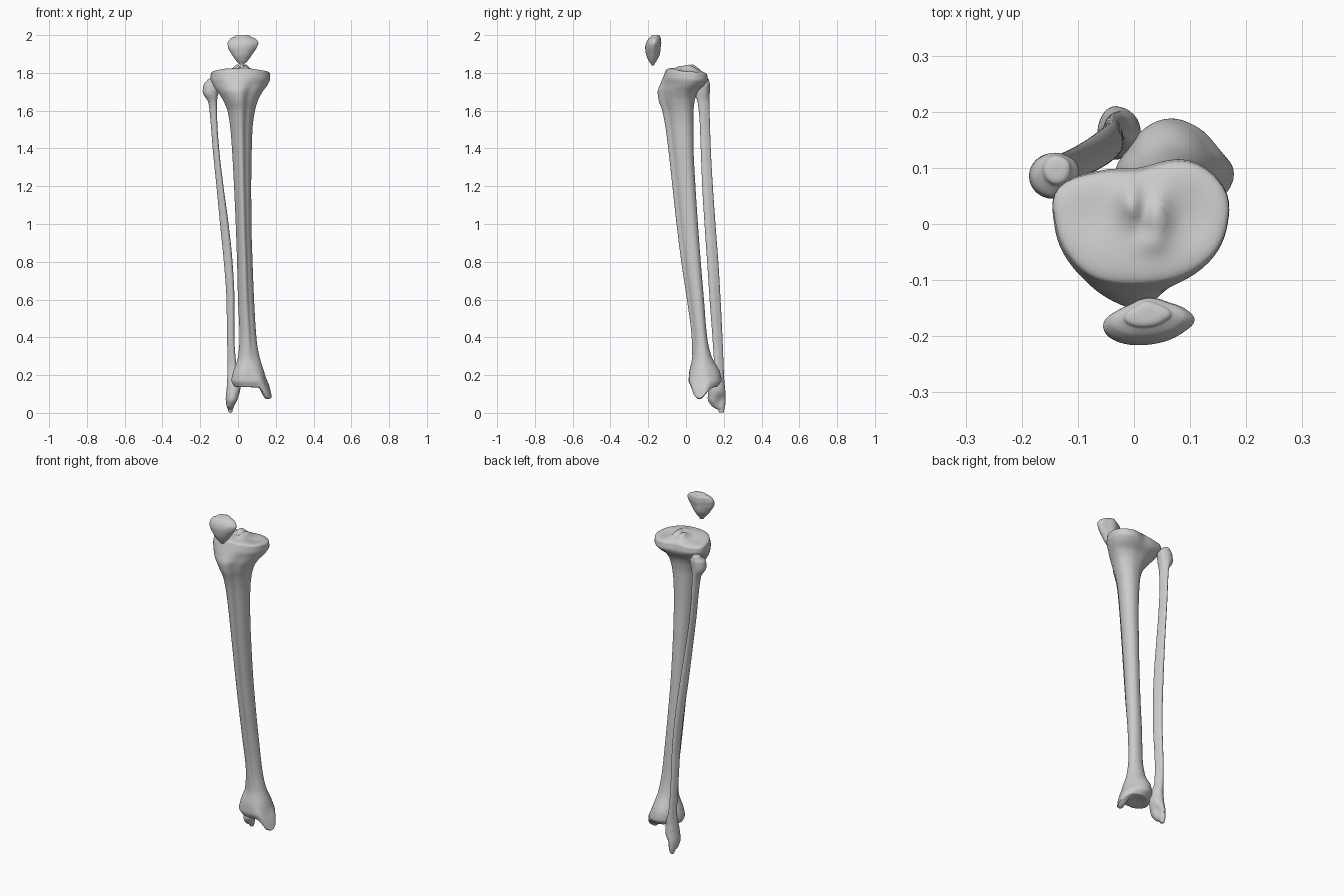
import bpy, math
from math import exp, sin, cos, pi, sqrt

N = 60  # points around each section


def pchip(zs, vs, z):
    """Smooth interpolation without overshoot."""
    n = len(zs)
    d = [(vs[i + 1] - vs[i]) / (zs[i + 1] - zs[i]) for i in range(n - 1)]

    def slope(i):
        if i == 0 or i == n - 1:
            return d[0 if i == 0 else -1]
        a, b = d[i - 1], d[i]
        return 2 * a * b / (a + b) if a * b > 0 else 0
    i = max(k for k in range(n - 1) if zs[k] <= z + 1e-9)
    h = zs[i + 1] - zs[i]
    t = (z - zs[i]) / h
    return ((2*t**3 - 3*t*t + 1) * vs[i] + (t**3 - 2*t*t + t) * h * slope(i)
            + (3*t*t - 2*t**3) * vs[i + 1] + (t**3 - t*t) * h * slope(i + 1))


def outline(radii):
    """Closed spline through polar radii, scaled to the -1..1 square."""
    m, pts = len(radii), []
    for j in range(N):
        u = j * m / N
        i, t = int(u), u - int(u)
        a, b, c, e = (radii[(i + k) % m] for k in (-1, 0, 1, 2))
        r = 0.5 * (2*b + (c - a)*t + (2*a - 5*b + 4*c - e)*t*t + (3*b - a - 3*c + e)*t**3)
        pts.append((r * cos(2 * pi * j / N), r * sin(2 * pi * j / N)))

    def fit(v):
        lo, hi = min(v), max(v)
        return [2 * (q - lo) / (hi - lo) - 1 for q in v]
    return list(zip(fit([p[0] for p in pts]), fit([p[1] for p in pts])))


def bone(name, rings, shapes, bulge, warp=None, sub=5):
    """Loft of (z, x0, x1, y0, y1, shape) sections with domed ends."""
    outs = [outline(s) for s in shapes]
    zs = [r[0] for r in rings]
    cols = [[r[k] for r in rings] for k in range(1, 6)]

    def section(z, k=1.0, dz=0.0):
        x0, x1, y0, y1, s = (pchip(zs, c, z) for c in cols)
        a = min(int(s), len(outs) - 1)
        b, t = min(a + 1, len(outs) - 1), s - a
        res = []
        for p, q in zip(outs[a], outs[b]):
            u, v = p[0] + (q[0] - p[0]) * t, p[1] + (q[1] - p[1]) * t
            res.append(((x0 + x1)/2 + k*u*(x1 - x0)/2, (y0 + y1)/2 + k*v*(y1 - y0)/2, z + dz))
        return res
    heights = [zs[i] + (zs[i + 1] - zs[i]) * j / sub for i in range(len(zs) - 1) for j in range(sub)]
    heights.append(zs[-1])
    ks = (.985, .95, .9, .83, .75, .66, .57, .48, .39, .3, .21, .12, .04)
    dome = [(k, sqrt(1 - k**4)) for k in ks]
    loops = [section(zs[0], k, -bulge[0] * h) for k, h in reversed(dome)]
    loops += [section(z) for z in heights]
    loops += [section(zs[-1], k, bulge[1] * h) for k, h in dome]
    verts = [p for l in loops for p in l]
    if warp:
        verts = [warp(*p) for p in verts]
    faces = [(r*N + j, r*N + (j + 1) % N, (r + 1)*N + (j + 1) % N, (r + 1)*N + j)
             for r in range(len(loops) - 1) for j in range(N)]
    last = (len(loops) - 1) * N
    faces += [tuple(range(N - 1, -1, -1)), tuple(range(last, last + N))]
    me = bpy.data.meshes.new(name)
    me.from_pydata(verts, [], faces)
    for f in me.polygons:
        f.use_smooth = True
    ob = bpy.data.objects.new(name, me)
    bpy.context.collection.objects.link(ob)
    return ob


def step(a, b, v):
    t = min(1, max(0, (v - a) / (b - a)))
    return t * t * (3 - 2 * t)


def bump(x, y, cx, cy, rx, ry):
    return exp(-((x - cx) / rx)**2 - ((y - cy) / ry)**2)


# Shin bone: triangular shaft, kidney-shaped plateau, inner ankle knob
def shin_warp(x, y, z):
    top, low = step(1.72, 1.81, z), step(0.26, 0.14, z)
    z += top * (-0.1 * (y + 0.05) + 0.028 * bump(x, y, -0.005, 0.035, .022, .035)
                + 0.026 * bump(x, y, 0.042, 0.015, .02, .04)
                + 0.008 * bump(x, y, 0.03, -0.035, .03, .02)
                - 0.012 * bump(x, y, 0.105, 0.01, .04, .06)
                - 0.007 * bump(x, y, -0.08, 0.02, .04, .05))
    z += low * (-0.062 * step(0.105, 0.15, x) * bump(0, y, 0, 0.07, 1, .045)
                + 0.012 * bump(x, y, 0.05, 0.105, .06, .05))
    return x, y, z


distal = (1, .9, .95, 1, .9, .8, .92, 1.05, 1.1, 1, 1.07, 1.05)
shaft = (.93, 1.1, 1.05, .97, .97, .98, 1, .93, .93, .97, .72, .78)
plateau = (1.02, 1.12, 1.12, .84, .93, 1.11, 1, 1, 1.05, 1, 1, 1)
bone("shin_bone", [
    (.14, -.022, .178, .025, .168, 0), (.17, -.035, .168, .014, .188, 0),
    (.21, -.028, .146, .016, .182, .1), (.30, .0, .115, .033, .135, .5),
    (.40, .008, .098, .03, .112, .9), (.60, .0, .085, .005, .095, 1),
    (.80, -.005, .077, -.025, .078, 1), (1.0, -.012, .071, -.05, .063, 1),
    (1.2, -.021, .07, -.072, .05, 1), (1.4, -.032, .073, -.094, .04, 1),
    (1.52, -.042, .078, -.11, .039, 1), (1.60, -.056, .09, -.126, .04, 1),
    (1.66, -.082, .108, -.146, .048, 1.05), (1.70, -.108, .13, -.15, .064, 1.15),
    (1.74, -.135, .158, -.136, .102, 1.5), (1.775, -.146, .17, -.12, .116, 1.9),
    (1.805, -.144, .169, -.108, .112, 2)],
    [distal, shaft, plateau], (.008, .02), shin_warp)


# Calf bone: slim leaning shaft with a knob at each end
def calf_warp(x, y, z):
    # hollow on the inner face of the outer ankle
    d = exp(-((z - .07) / .03)**2 - ((y - .185) / .025)**2)
    return (x - .018 * d if x > -.03 else x), y, z


oval = (1, 1.05, 1, 1, 1, 1, 1, 1, 1, 1, 1, 1)
prism = (.95, .85, .95, 1.05, .95, .85, .95, 1.0, .88, .9, 1.08, 1.1)
bone("calf_bone", [
    (.015, -.052, -.028, .172, .202, 0), (.035, -.06, -.017, .138, .207, 0),
    (.075, -.065, .002, .115, .21, 0), (.13, -.06, .013, .118, .207, .3),
    (.18, -.057, .01, .135, .202, .7), (.25, -.055, -.008, .148, .199, 1),
    (.40, -.058, -.019, .14, .193, 1), (.60, -.061, -.019, .125, .183, 1),
    (.80, -.075, -.029, .112, .171, 1), (1.0, -.095, -.05, .098, .156, 1),
    (1.2, -.114, -.077, .086, .142, 1), (1.4, -.134, -.1, .078, .131, 1),
    (1.55, -.146, -.11, .072, .126, 1), (1.64, -.156, -.111, .062, .124, .7),
    (1.70, -.187, -.103, .045, .126, 0), (1.735, -.183, -.098, .047, .127, 0),
    (1.76, -.162, -.113, .07, .122, 0)],
    [oval, prism], (.014, .01), calf_warp)

# Kneecap: rounded wedge with a ridge on its back, pointed below
cap = (1.05, 1.0, .95, 1.05, .85, .85, 1, 1.12, 1.1, 1.0, .95, .95)
bone("kneecap", [
    (1.847, .008, .034, -.186, -.167, 0), (1.865, -.01, .052, -.198, -.155, 0),
    (1.90, -.034, .077, -.212, -.138, 0), (1.935, -.053, .1, -.216, -.134, 0),
    (1.957, -.055, .108, -.212, -.131, 0), (1.98, -.042, .093, -.199, -.132, 0),
    (1.992, -.018, .066, -.184, -.138, 0)],
    [cap], (.008, .009))
